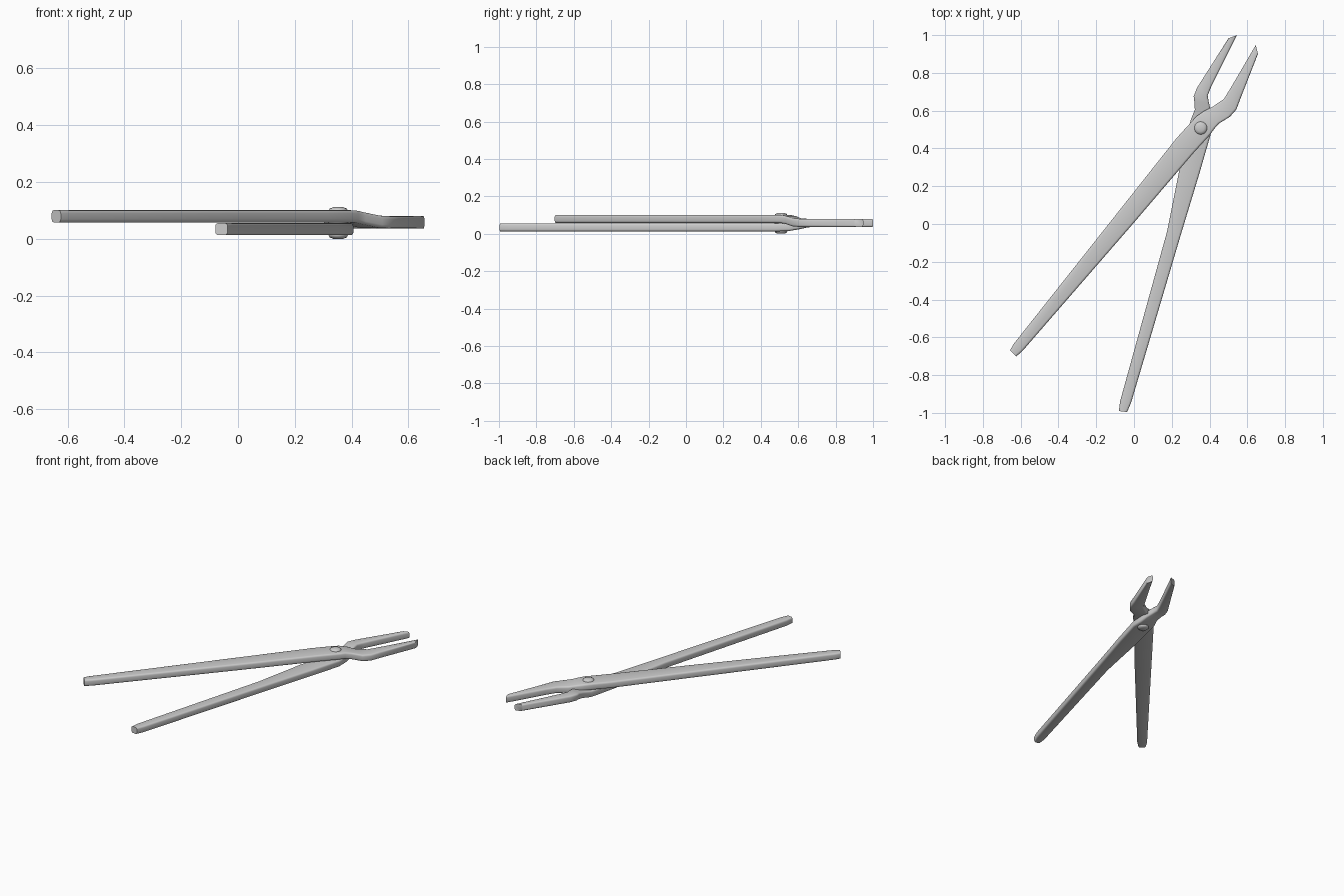
import bpy, bmesh, math
from mathutils import Vector

if "Cube" in bpy.data.objects:
    bpy.data.objects.remove(bpy.data.objects["Cube"])

T = 0.0215   # half thickness of each bar


def finish(bm, name, angle=40):
    bmesh.ops.recalc_face_normals(bm, faces=bm.faces)
    me = bpy.data.meshes.new(name)
    bm.to_mesh(me)
    bm.free()
    ob = bpy.data.objects.new(name, me)
    bpy.context.collection.objects.link(ob)
    bpy.ops.object.select_all(action='DESELECT')
    ob.select_set(True)
    bpy.context.view_layer.objects.active = ob
    bpy.ops.object.shade_smooth_by_angle(angle=math.radians(angle))
    return ob


def section(left, right, z, r=0.011, n=3):
    """Rounded-rectangle ring between two edge points of the bar."""
    a, b = Vector(left), Vector(right)
    mid, half = (a + b) / 2, (b - a).length / 2
    d = (b - a).normalized()
    r = min(r, half * 0.6)
    ring = []
    for q, (sx, sz) in enumerate([(1, 1), (-1, 1), (-1, -1), (1, -1)]):
        for i in range(n + 1):
            t = math.radians(90 * q + 90 * i / n)
            u = sx * (half - r) + r * math.cos(t)
            w = sz * (T - r) + r * math.sin(t)
            p = mid + d * u
            ring.append((p.x, p.y, z + w))
    return ring


def bar(name, stations):
    """Loft rounded sections; each station is left x, y, right x, y, centre z."""
    bm = bmesh.new()
    rings = [[bm.verts.new(p) for p in section((a, b), (c, d), z)]
             for a, b, c, d, z in stations]
    for r0, r1 in zip(rings, rings[1:]):
        for i in range(len(r0)):
            j = (i + 1) % len(r0)
            bm.faces.new((r0[i], r0[j], r1[j], r1[i]))
    bm.faces.new(rings[0])
    bm.faces.new(rings[-1])
    return finish(bm, name)


# Upper arm: long handle, flat boss, right jaw
bar("upper_arm", [
    (-0.656, -0.668, -0.624, -0.702, 0.079),
    (-0.637, -0.635, -0.590, -0.672, 0.079),
    (-0.075, 0.075, 0.005, 0.013, 0.079),
    (0.225, 0.454, 0.315, 0.376, 0.079),
    (0.296, 0.532, 0.405, 0.475, 0.079),
    (0.330, 0.570, 0.425, 0.504, 0.078),
    (0.368, 0.597, 0.450, 0.532, 0.072),
    (0.418, 0.622, 0.508, 0.568, 0.060),
    (0.476, 0.662, 0.542, 0.606, 0.058),
    (0.513, 0.722, 0.566, 0.670, 0.058),
    (0.645, 0.948, 0.656, 0.900, 0.058),
])

# Lower arm: long handle, flat boss, left jaw
bar("lower_arm", [
    (-0.080, -0.990, -0.037, -0.996, 0.034),
    (-0.074, -0.940, -0.016, -0.948, 0.034),
    (0.175, -0.040, 0.250, -0.050, 0.034),
    (0.243, 0.300, 0.350, 0.280, 0.034),
    (0.285, 0.480, 0.406, 0.475, 0.034),
    (0.300, 0.550, 0.407, 0.550, 0.036),
    (0.322, 0.605, 0.406, 0.600, 0.045),
    (0.319, 0.650, 0.396, 0.645, 0.055),
    (0.316, 0.676, 0.390, 0.680, 0.058),
    (0.333, 0.720, 0.408, 0.725, 0.058),
    (0.500, 0.983, 0.545, 1.000, 0.058),
])

# Rivet: shaft with a domed head at each end
bm = bmesh.new()
profile = [(0.018, 0.0), (0.030, 0.005), (0.034, 0.012), (0.034, 0.100),
           (0.030, 0.106), (0.018, 0.111)]
N = 24
rings = [[bm.verts.new((0.353 + r * math.cos(2 * math.pi * i / N),
                        0.508 + r * math.sin(2 * math.pi * i / N), z))
          for i in range(N)] for r, z in profile]
for r0, r1 in zip(rings, rings[1:]):
    for i in range(N):
        j = (i + 1) % N
        bm.faces.new((r0[i], r0[j], r1[j], r1[i]))
bm.faces.new(rings[0])
bm.faces.new(rings[-1])
finish(bm, "rivet")
